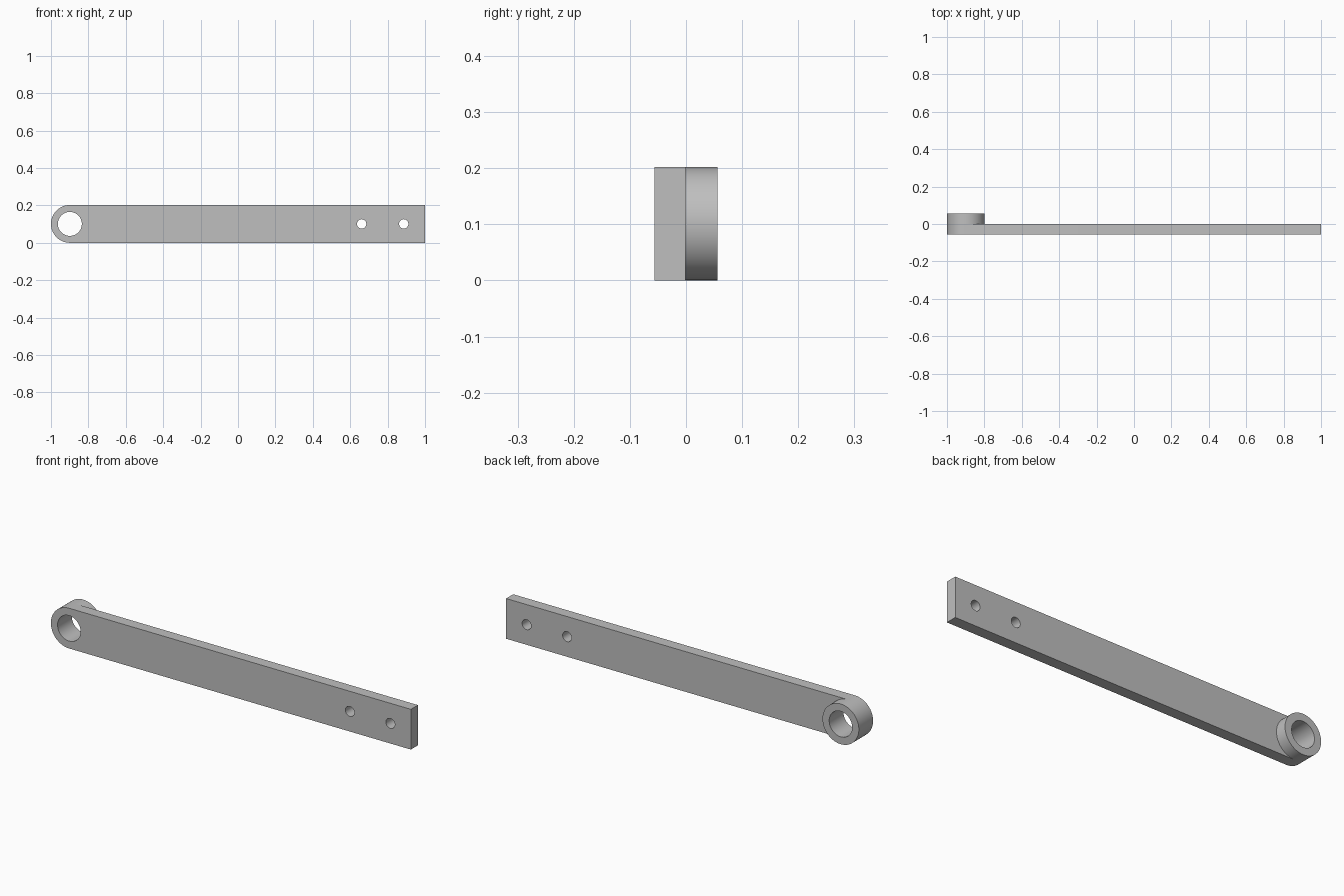
import bpy
import bmesh
from math import sin, cos, pi, radians

default = bpy.data.objects.get("Cube")
if default:
    bpy.data.objects.remove(default)

R = 0.101            # boss and bar end radius
BORE = 0.064         # pivot bore radius
BOLT = 0.025         # bolt hole radius
HALF = 0.0565        # half of total depth
PLATE = 0.056        # bar thickness
PIVOT_X = R - 1
BOLT_XS = (0.661, 0.886)
SEGS = 64


def arc(x, radius, start, end, steps):
    """Points of an arc in the XZ plane, centred on the bar's axis."""
    angles = [start + (end - start) * i / steps for i in range(steps + 1)]
    return [(x + radius * cos(a), R + radius * sin(a)) for a in angles]


def circle(x, radius, steps=SEGS):
    return arc(x, radius, 0, 2 * pi, steps)[:-1]


def fill_region(bm, loops):
    """Fill the area between an outer loop and its holes on the front plane."""
    edges = []
    for loop in loops:
        verts = [bm.verts.new((x, -HALF, z)) for x, z in loop]
        edges += [bm.edges.new((v, verts[i - 1])) for i, v in enumerate(verts)]
    out = bmesh.ops.triangle_fill(bm, edges=edges, use_beauty=True,
                                  normal=(0, -1, 0))
    return [g for g in out["geom"] if isinstance(g, bmesh.types.BMFace)]


def extrude_back(bm, faces, depth):
    out = bmesh.ops.extrude_face_region(bm, geom=faces)["geom"]
    verts = [g for g in out if isinstance(g, bmesh.types.BMVert)]
    bmesh.ops.translate(bm, verts=verts, vec=(0, depth, 0))
    return [g for g in out if isinstance(g, bmesh.types.BMFace)]


bm = bmesh.new()

# Ring around the pivot, then the bar that wraps its right half
fill_region(bm, [circle(PIVOT_X, R), circle(PIVOT_X, BORE)])
bar = arc(PIVOT_X, R, -pi / 2, pi / 2, SEGS // 2) + [(1, 2 * R), (1, 0)]
fill_region(bm, [bar] + [circle(x, BOLT, SEGS // 2) for x in BOLT_XS])
bmesh.ops.remove_doubles(bm, verts=bm.verts[:], dist=0.0001)

# Plate thickness, then the boss standing out of the back
caps = extrude_back(bm, bm.faces[:], PLATE)


def in_ring(face):
    c = face.calc_center_median()
    return (c.x - PIVOT_X) ** 2 + (c.z - R) ** 2 < R * R


extrude_back(bm, [f for f in caps if in_ring(f)], 2 * HALF - PLATE)
bmesh.ops.recalc_face_normals(bm, faces=bm.faces[:])

mesh = bpy.data.meshes.new("pivot_arm")
bm.to_mesh(mesh)
bm.free()
arm = bpy.data.objects.new("pivot_arm", mesh)
bpy.context.collection.objects.link(arm)

# Plain grey metal
grey = bpy.data.materials.new("plain_grey")
grey.use_nodes = True
colour = (0.52, 0.52, 0.52, 1)
grey.diffuse_color = colour
grey.node_tree.nodes["Principled BSDF"].inputs["Base Color"].default_value = colour
mesh.materials.append(grey)

bpy.ops.object.select_all(action="DESELECT")
arm.select_set(True)
bpy.context.view_layer.objects.active = arm
bpy.ops.object.shade_smooth_by_angle(angle=radians(30))
